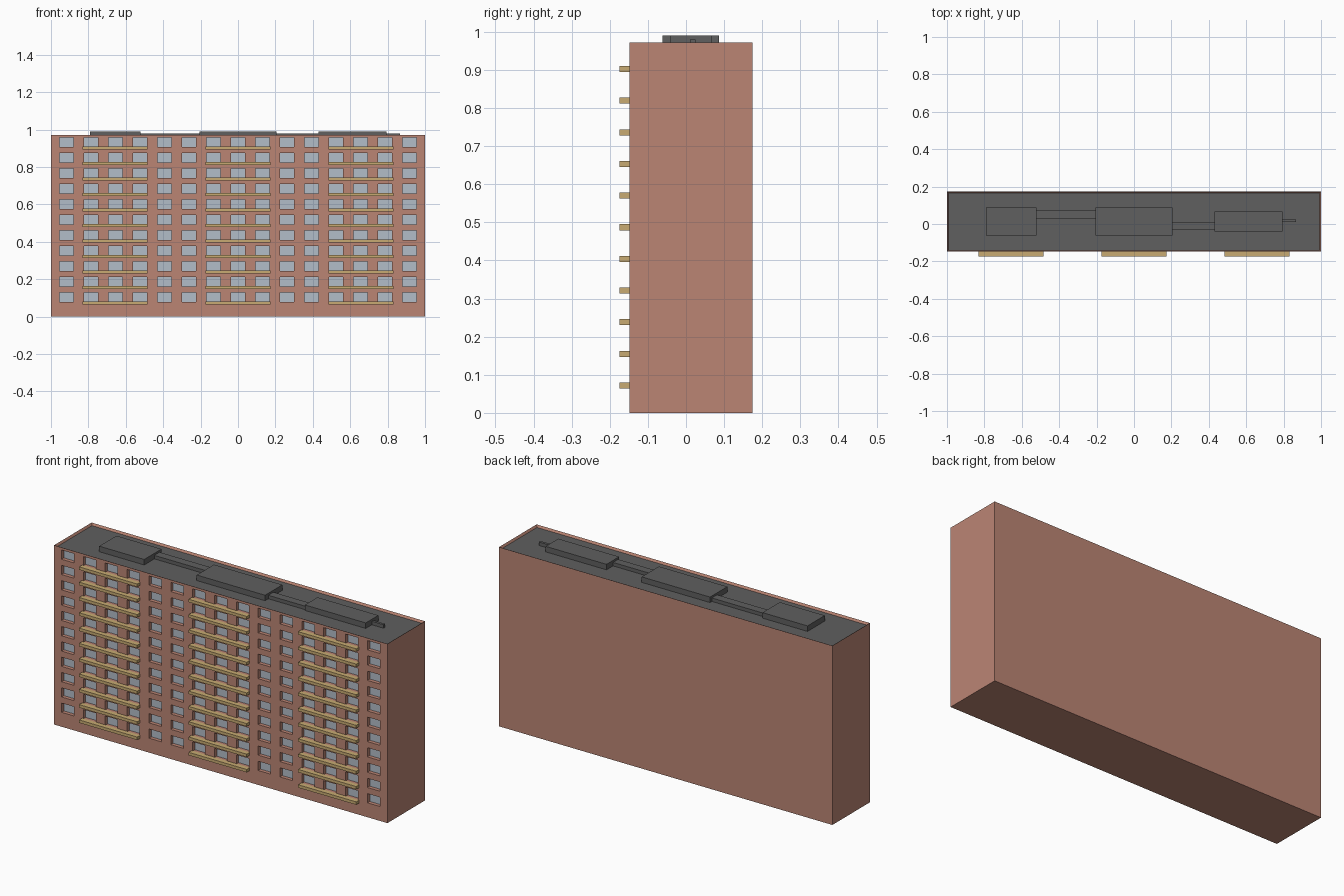
import bpy, bmesh
from mathutils import Vector

if "Cube" in bpy.data.objects:
    bpy.data.objects.remove(bpy.data.objects["Cube"])


def material(name, rgb):
    m = bpy.data.materials.new(name)
    m.diffuse_color = (*rgb, 1)
    m.use_nodes = True
    m.node_tree.nodes["Principled BSDF"].inputs["Base Color"].default_value = m.diffuse_color
    return m


BRICK = material("brick", (0.50, 0.235, 0.175))
GLASS = material("glass", (0.45, 0.51, 0.58))
ROOF = material("roofing", (0.115, 0.115, 0.115))
SLAB = material("balcony_concrete", (0.58, 0.41, 0.17))

FRONT, BACK, TOP = -0.148, 0.174, 0.972
ROOF_Z = 0.96
FLOORS, FLOOR_H = 11, 0.083
COLS, COL_W = 15, 0.1311
WIN_W, WIN_H, WIN_DEPTH = 0.075, 0.05, 0.02
win_x = [(i - (COLS - 1) / 2) * COL_W for i in range(COLS)]
win_z = [0.103 + i * FLOOR_H for i in range(FLOORS)]


def box_into(bm, x, y, z):
    """Add a box given (min, max) ranges."""
    verts = bmesh.ops.create_cube(bm, size=1)["verts"]
    for v in verts:
        v.co = Vector([(a + b) / 2 + c * (b - a) for c, (a, b) in zip(v.co, (x, y, z))])


def finish(bm, name, *mats):
    me = bpy.data.meshes.new(name)
    bm.to_mesh(me)
    bm.free()
    for m in mats:
        me.materials.append(m)
    ob = bpy.data.objects.new(name, me)
    bpy.context.collection.objects.link(ob)
    return ob


def box(name, x, y, z, mat):
    bm = bmesh.new()
    box_into(bm, x, y, z)
    return finish(bm, name, mat)


# Main block
bm = bmesh.new()
box_into(bm, (-1, 1), (FRONT, BACK), (0, TOP))
bm.normal_update()

# Sunken roof with a thin parapet
top = [f for f in bm.faces if f.normal.z > 0.9]
bmesh.ops.inset_region(bm, faces=top, thickness=0.01)
for v in top[0].verts:
    v.co.z = ROOF_Z
top[0].material_index = 2


# Slice the front wall along the window edges
def front_faces():
    bm.normal_update()
    return [f for f in bm.faces if f.normal.y < -0.9 and f.calc_center_median().y < FRONT + 1e-4]


def slice_front(co, no):
    faces = front_faces()
    geom = set(faces)
    for f in faces:
        geom.update(f.edges)
        geom.update(f.verts)
    bmesh.ops.bisect_plane(bm, geom=list(geom), plane_co=co, plane_no=no)


for x in win_x:
    for s in (-1, 1):
        slice_front((x + s * WIN_W / 2, 0, 0), (1, 0, 0))
for z in win_z:
    for s in (-1, 1):
        slice_front((0, 0, z + s * WIN_H / 2), (0, 0, 1))


# Push the window cells back and glaze them
def is_window(f):
    c = f.calc_center_bounds()
    return (min(abs(c.x - x) for x in win_x) < 0.005
            and min(abs(c.z - z) for z in win_z) < 0.005)


cells = [f for f in front_faces() if is_window(f)]
bmesh.ops.extrude_face_region  # region extrude keeps the reveals as brick
ret = bmesh.ops.extrude_face_region(bm, geom=cells)
panes = [g for g in ret["geom"] if isinstance(g, bmesh.types.BMFace)]
bmesh.ops.delete(bm, geom=[f for f in cells if f.is_valid], context="FACES_ONLY")
for f in panes:
    f.material_index = 1
for v in {v for f in panes for v in f.verts}:
    v.co.y += WIN_DEPTH
bmesh.ops.recalc_face_normals(bm, faces=bm.faces[:])
finish(bm, "apartment_block", BRICK, GLASS, ROOF)

# Three stacks of balcony slabs
for side, cx in (("left", -0.657), ("middle", 0), ("right", 0.657)):
    bm = bmesh.new()
    for i in range(FLOORS):
        z = 0.072 + i * FLOOR_H
        box_into(bm, (cx - 0.174, cx + 0.174), (-0.174, FRONT), (z - 0.008, z + 0.008))
    finish(bm, f"balconies_{side}", SLAB)

# Rooftop plant housings and the ducts joining them
for name, x, y, h in (
    ("roof_unit_left", (-0.79, -0.52), (-0.061, 0.087), 0.99),
    ("roof_unit_middle", (-0.205, 0.205), (-0.061, 0.087), 0.99),
    ("roof_unit_right", (0.43, 0.795), (-0.041, 0.067), 0.99),
    ("duct_left", (-0.52, -0.205), (0.026, 0.071), 0.979),
    ("duct_right", (0.205, 0.43), (-0.033, 0.011), 0.979),
    ("duct_end", (0.795, 0.865), (0.011, 0.025), 0.979),
):
    box(name, x, y, (ROOF_Z, h), ROOF)
